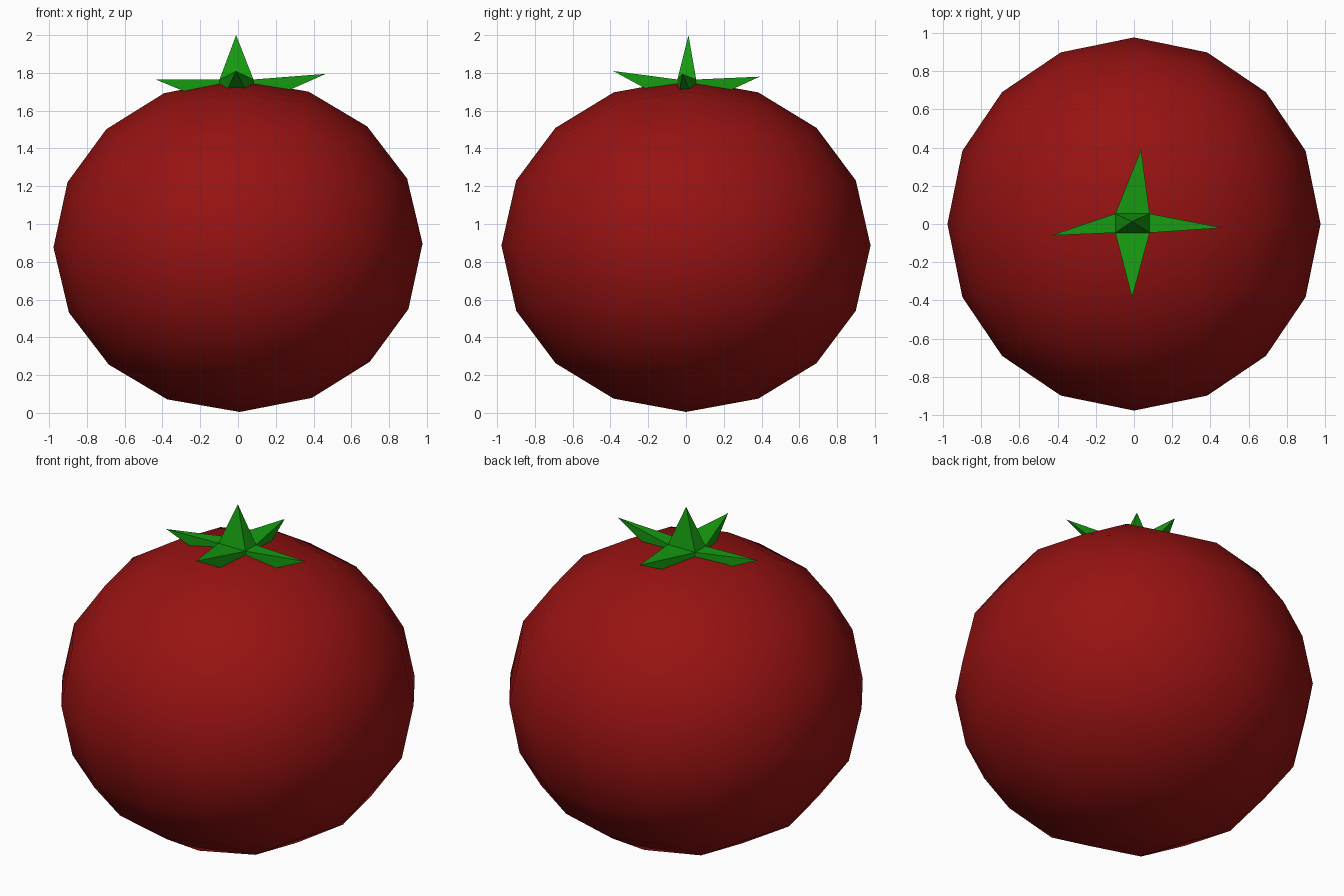
import bpy, bmesh, math
from mathutils import Vector

if "Cube" in bpy.data.objects:
    bpy.data.objects.remove(bpy.data.objects["Cube"])


def material(name, color):
    m = bpy.data.materials.new(name)
    m.diffuse_color = (*color, 1)
    m.use_nodes = True
    m.node_tree.nodes["Principled BSDF"].inputs["Base Color"].default_value = m.diffuse_color
    return m


# fruit: subdivided cube rounded into a squashed quad ball, very slightly tilted
bpy.ops.mesh.primitive_cube_add(size=2)
fruit = bpy.context.object
fruit.name = "fruit"
subdivision = fruit.modifiers.new("subdivision", 'SUBSURF')
subdivision.levels = subdivision.render_levels = 2
bpy.ops.object.modifier_apply(modifier="subdivision")
for v in fruit.data.vertices:
    v.co.normalize()
fruit.location = (0, 0, 0.886)
fruit.rotation_euler = (0, math.radians(-0.6), 0)
fruit.scale = (0.977, 0.977, 0.881)
bpy.ops.object.shade_smooth()
fruit.data.materials.append(material("fruit_red", (0.31, 0.006, 0.006)))

# calyx: small block with each exposed face drawn out to a point
tips = [((1, 0, 0), (0.465, -0.02, 1.795)),
        ((-1, 0, 0), (-0.435, -0.06, 1.765)),
        ((0, 1, 0), (0.037, 0.39, 1.78)),
        ((0, -1, 0), (-0.01, -0.385, 1.81)),
        ((0, 0, 1), (-0.01, 0.013, 2.0))]
bm = bmesh.new()
bmesh.ops.create_cube(bm, size=1)
for v in bm.verts:
    v.co = Vector((-0.008 + v.co.x * 0.18, 0.004 + v.co.y * 0.1, 1.695 + v.co.z * 0.14))
bm.normal_update()
for direction, tip in tips:
    face = max(bm.faces, key=lambda f: (len(f.verts) == 4, f.normal.dot(Vector(direction))))
    poked = bmesh.ops.poke(bm, faces=[face])
    poked["verts"][0].co = tip
bmesh.ops.recalc_face_normals(bm, faces=bm.faces)
mesh = bpy.data.meshes.new("calyx")
bm.to_mesh(mesh)
bm.free()
calyx = bpy.data.objects.new("calyx", mesh)
bpy.context.collection.objects.link(calyx)
mesh.materials.append(material("leaf_green", (0.008, 0.33, 0.005)))
